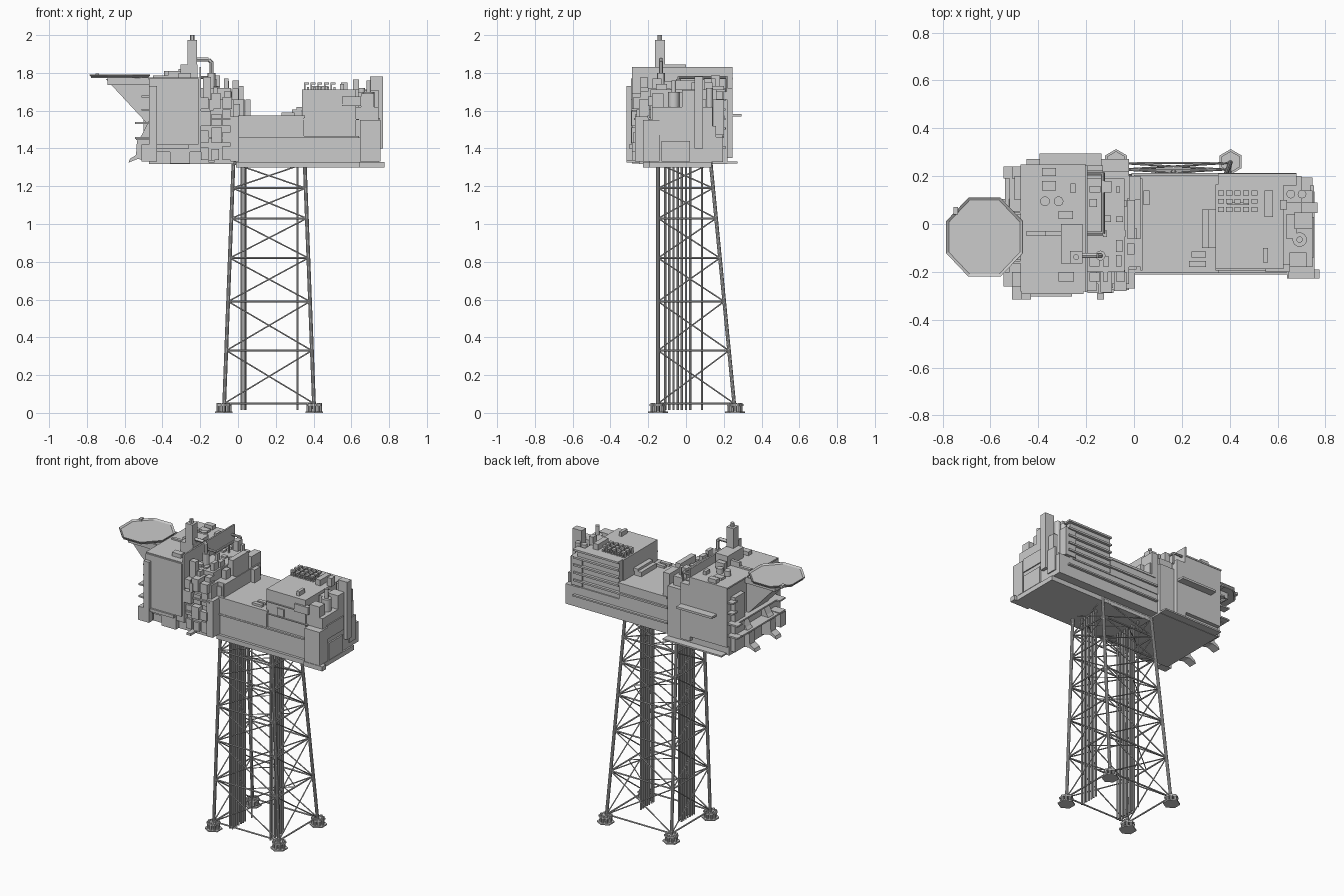
import bpy, bmesh, math, random
from mathutils import Vector
random.seed(4)


def finish(name, bm, smooth=False):
    bmesh.ops.recalc_face_normals(bm, faces=bm.faces)
    me = bpy.data.meshes.new(name)
    bm.to_mesh(me)
    bm.free()
    ob = bpy.data.objects.new(name, me)
    bpy.context.collection.objects.link(ob)
    if smooth:
        bpy.ops.object.select_all(action='DESELECT')
        ob.select_set(True)
        bpy.context.view_layer.objects.active = ob
        bpy.ops.object.shade_smooth_by_angle()
    return ob


def add_box(bm, x0, x1, y0, y1, z0, z1):
    vs = bmesh.ops.create_cube(bm, size=1)['verts']
    for v in vs:
        v.co = Vector(((x0 + x1) / 2 + v.co.x * (x1 - x0), (y0 + y1) / 2 + v.co.y * (y1 - y0),
                       (z0 + z1) / 2 + v.co.z * (z1 - z0)))


def boxes(name, *items):
    bm = bmesh.new()
    for b in items:
        add_box(bm, *b)
    return finish(name, bm)


def add_tube(bm, a, b, r, n=8):
    a, b = Vector(a), Vector(b)
    d = b - a
    vs = bmesh.ops.create_cone(bm, cap_ends=True, segments=n, radius1=r, radius2=r, depth=d.length)['verts']
    q = d.to_track_quat('Z', 'Y')
    for v in vs:
        v.co = q @ v.co + (a + b) / 2


def tubes(name, items, n=8):
    bm = bmesh.new()
    for a, b, r in items:
        add_tube(bm, a, b, r, n)
    return finish(name, bm, True)


def prism(name, pts, lo, hi, plane='xz'):
    bm = bmesh.new()
    put = (lambda p, t: (p[0], t, p[1])) if plane == 'xz' else (lambda p, t: (p[0], p[1], t))
    f = bm.faces.new([bm.verts.new(put(p, lo)) for p in pts])
    ext = bmesh.ops.extrude_face_region(bm, geom=[f])['geom']
    shift = Vector((0, hi - lo, 0)) if plane == 'xz' else Vector((0, 0, hi - lo))
    bmesh.ops.translate(bm, vec=shift, verts=[g for g in ext if isinstance(g, bmesh.types.BMVert)])
    return finish(name, bm)


# Jacket: battered legs, level frames and X bracing
def corners(z):
    t = (z - 0.05) / 1.25
    xl, xr, yb = -0.073 + 0.048 * t, 0.402 - 0.048 * t, 0.255 - 0.122 * t
    return [Vector(p) for p in ((xl, -0.148, z), (xr, -0.148, z), (xr, yb, z), (xl, yb, z))]


levels = [0.05, 0.33, 0.59, 0.82, 1.03, 1.19, 1.32]
tubes('jacket_leg', [(a, b, 0.010) for a, b in zip(corners(0.0), corners(1.34))], 10)
frames, braces, plan = [], [], []
for k, z in enumerate(levels):
    c = corners(z)
    mids = [(c[i] + c[(i + 1) % 4]) / 2 for i in range(4)]
    for i in range(4):
        j = (i + 1) % 4
        frames.append((c[i], c[j], 0.005))
        if k in (1, 3, 5):
            plan.append((mids[i], mids[j], 0.003))
        if k < 6:
            u = corners(levels[k + 1])
            braces += [(c[i], u[j], 0.0038), (c[j], u[i], 0.0038)]
tubes('jacket_level_frame', frames)
tubes('jacket_cross_brace', braces)
tubes('jacket_plan_brace', plan, 6)

# Conductor rows and risers
rows = [((x, -0.11 + 0.022 * i, 0.015), (x, -0.11 + 0.022 * i, 1.32), 0.006)
        for x in (0.018, 0.036, 0.315) for i in range(7)]
rows += [((0.04, 0.085, 0.015), (0.04, 0.085, 1.32), 0.005)]
tubes('conductor', rows)

# Pile feet: pad, collar plate and ring of sleeves, pointing outward
bm = bmesh.new()
for i, c in enumerate(corners(0.0)):
    a0 = math.atan2((-1, -1, 1, 1)[i], (-1, 1, 1, -1)[i])
    for z0, z1, r in ((0, 0.008, 0.053), (0.036, 0.046, 0.044)):
        add_tube(bm, (c.x, c.y, z0), (c.x, c.y, z1), r, 6)
    for k in range(8):
        a = a0 + k * math.pi / 4
        x, y = c.x + 0.031 * math.cos(a), c.y + 0.031 * math.sin(a)
        add_tube(bm, (x, y, 0.004), (x, y, 0.052), 0.009, 8)
finish('pile_foot', bm)

# East process module: slab, lower hull, tall upper block
boxes('main_deck_slab', (-0.01, 0.755, -0.212, 0.135, 1.298, 1.328), (0.64, 0.775, -0.228, -0.19, 1.298, 1.328))
boxes('main_hull', (-0.02, 0.745, -0.195, 0.195, 1.328, 1.46), (-0.02, 0.35, -0.2, 0.2, 1.46, 1.56),
      (0.0, 0.355, -0.205, 0.205, 1.56, 1.575), (-0.02, 0.64, -0.203, 0.2, 1.455, 1.465),
      (0.34, 0.625, -0.188, 0.165, 1.46, 1.712), (0.62, 0.745, -0.18, 0.14, 1.46, 1.62))
boxes('hull_ledge', *[(0.35, 0.68, 0.16, 0.21, z, z + 0.012) for z in (1.5, 1.55, 1.6, 1.65, 1.7)],
      (0.35, 0.66, 0.16, 0.192, 1.46, 1.7),
      (0.34, 0.64, -0.195, -0.18, 1.55, 1.555), (0.34, 0.64, -0.195, -0.18, 1.63, 1.635),
      (-0.01, 0.68, 0.19, 0.213, 1.4, 1.41), (-0.01, 0.36, 0.19, 0.213, 1.5, 1.512))
boxes('east_end_modules', (0.645, 0.755, -0.228, -0.14, 1.33, 1.55), (0.735, 0.755, -0.13, 0.02, 1.33, 1.44),
      (0.66, 0.752, -0.14, 0.03, 1.47, 1.56), (0.7, 0.767, 0.045, 0.09, 1.4, 1.78),
      (0.735, 0.752, 0.09, 0.16, 1.36, 1.52), (0.62, 0.70, 0.09, 0.2, 1.47, 1.66),
      (0.65, 0.72, -0.18, -0.12, 1.56, 1.69), (0.635, 0.68, -0.06, 0.04, 1.6, 1.7),
      (0.67, 0.745, -0.02, 0.05, 1.55, 1.71))
boxes('front_hatch', (0.55, 0.65, -0.2, -0.17, 1.625, 1.675), (0.42, 0.47, -0.195, -0.18, 1.56, 1.61))
tubes('east_vents', [((x, 0.125, 1.5), (x, 0.125, 1.72), 0.018) for x in (0.655, 0.702)] +
      [((0.692, -0.065, 1.55), (0.692, -0.065, 1.7), 0.03), ((0.692, -0.065, 1.7), (0.692, -0.065, 1.76), 0.013)], 16)

# Rooftop coolers: rows of small arches
bm = bmesh.new()
for i in range(5):
    for y in (0.05, 0.085, 0.12):
        x = 0.35 + i * 0.035
        add_box(bm, x, x + 0.007, y, y + 0.02, 1.71, 1.75)
        add_box(bm, x, x + 0.026, y, y + 0.02, 1.738, 1.75)
        add_box(bm, x + 0.016, x + 0.026, y, y + 0.02, 1.71, 1.725)
finish('roof_cooler', bm)
boxes('roof_equipment', (0.545, 0.58, 0.03, 0.14, 1.71, 1.75), (0.54, 0.56, -0.16, -0.1, 1.71, 1.74),
      (0.61, 0.64, 0.06, 0.1, 1.71, 1.765), (0.39, 0.48, 0.08, 0.09, 1.71, 1.73),
      (0.285, 0.335, -0.1, 0.06, 1.575, 1.605), (0.23, 0.3, -0.18, -0.155, 1.575, 1.59),
      (0.24, 0.3, -0.14, -0.115, 1.575, 1.59), (0.31, 0.34, -0.1, 0.06, 1.6, 1.62),
      (0.028, 0.036, -0.195, 0.19, 1.575, 1.66), (0.04, 0.065, 0.08, 0.14, 1.575, 1.66))

# West quarters block and firewall
boxes('quarters_block', (-0.47, -0.2, -0.28, 0.245, 1.38, 1.765), (-0.47, -0.02, -0.25, 0.22, 1.318, 1.42),
      (-0.47, -0.21, -0.292, -0.27, 1.42, 1.77), (-0.36, -0.255, -0.285, -0.24, 1.32, 1.41),
      (-0.475, -0.2, -0.283, 0.248, 1.765, 1.775))
boxes('firewall', (-0.205, -0.195, -0.285, 0.245, 1.38, 1.83))
boxes('west_stair_towers', (-0.51, -0.435, -0.315, -0.26, 1.33, 1.42), (-0.47, -0.43, -0.315, -0.28, 1.33, 1.73),
      (-0.43, -0.26, -0.303, -0.285, 1.4, 1.42), (-0.5, -0.46, 0.1, 0.2, 1.34, 1.7))
boxes('west_platforms', *[(-0.51 - d, -0.46, y0, y1, z, z + 0.01) for y0, y1 in ((0.19, 0.24), (-0.262, -0.2))
                          for d, z in ((0.035, 1.45), (0.035, 1.53), (0, 1.6), (0, 1.67))],
      (-0.54, -0.46, -0.22, 0.2, 1.445, 1.455), (-0.52, -0.46, -0.22, 0.2, 1.53, 1.54))
boxes('north_walkway', (-0.395, -0.135, 0.24, 0.295, 1.568, 1.582), (-0.45, -0.02, 0.2, 0.272, 1.32, 1.33))

# Middle utility module with stepped front
boxes('utility_module', (-0.2, -0.02, -0.25, 0.22, 1.318, 1.66), (-0.2, -0.04, -0.2, 0.19, 1.66, 1.72),
      (-0.2, -0.13, 0.2, 0.245, 1.35, 1.72), (-0.03, 0.005, -0.06, 0.1, 1.56, 1.76),
      (-0.02, 0.028, 0.1, 0.2, 1.56, 1.73), (-0.02, 0.03, -0.18, -0.06, 1.56, 1.66),
      (-0.04, 0.005, -0.27, -0.19, 1.33, 1.57), (-0.2, -0.02, -0.27, -0.24, 1.45, 1.46),
      (-0.2, -0.02, -0.275, -0.24, 1.55, 1.56))
bm = bmesh.new()
for i in range(3):          # equipment boxes on the front face
    for j in range(4):
        x, z = -0.195 + i * 0.056, 1.34 + j * 0.09
        add_box(bm, x, x + random.uniform(0.035, 0.055), -0.25 - random.uniform(0.01, 0.045), -0.2,
                z, z + random.uniform(0.05, 0.088))
for i in range(3):          # equipment on the module roof
    for j in range(7):
        x, y = -0.185 + i * 0.055, -0.24 + j * 0.062
        add_box(bm, x, x + random.uniform(0.015, 0.045), y, y + random.uniform(0.02, 0.05),
                1.64, random.uniform(1.7, 1.79))
for j in range(6):          # east edge boxes over the low deck
    y = -0.19 + j * 0.063
    add_box(bm, -0.03, random.uniform(0.0, 0.03), y, y + 0.045, 1.56, random.uniform(1.6, 1.72))
finish('utility_equipment', bm)

# Quarters roof equipment
boxes('quarters_roof_units', (-0.305, -0.215, -0.165, -0.0, 1.77, 1.845), (-0.37, -0.3, -0.05, -0.03, 1.77, 1.81),
      (-0.385, -0.325, 0.2, 0.235, 1.77, 1.8), (-0.385, -0.325, 0.14, 0.18, 1.77, 1.79),
      (-0.315, -0.255, 0.02, 0.055, 1.77, 1.82), (-0.315, -0.25, -0.24, -0.2, 1.77, 1.8),
      (-0.265, -0.245, 0.13, 0.17, 1.77, 1.8), (-0.45, -0.36, -0.05, -0.03, 1.77, 1.785))
tubes('roof_vents', [((x, 0.095, 1.77), (x, 0.095, 1.81), 0.02) for x in (-0.372, -0.315)], 16)

# Exhaust stack and ducts
boxes('exhaust_stack', (-0.268, -0.216, -0.165, -0.112, 1.84, 1.975))
tubes('stack_tip', [((-0.242, -0.138, 1.97), (-0.242, -0.138, 2.0), 0.012)], 12)
tubes('gooseneck_duct', [((-0.245, -0.132, 1.87), (-0.155, -0.132, 1.87), 0.011),
                         ((-0.155, -0.132, 1.87), (-0.14, -0.132, 1.855), 0.011),
                         ((-0.14, -0.132, 1.86), (-0.14, -0.132, 1.7), 0.011),
                         ((-0.14, -0.132, 1.7), (-0.14, -0.132, 1.8), 0.021)], 12)
p = [(-0.2, 0.215, 1.775), (-0.13, 0.215, 1.775), (-0.13, -0.04, 1.775), (-0.2, -0.04, 1.775)]
tubes('roof_pipe', [(a, b, 0.008) for a, b in zip(p, p[1:])] + [((-0.13, y, 1.7), (-0.13, y, 1.775), 0.006) for y in (0.215, 0.09, -0.04)])
boxes('front_davit', (-0.155, -0.125, -0.315, -0.25, 1.325, 1.34), (-0.15, -0.13, -0.29, -0.25, 1.6, 1.66))


# Helideck: octagonal plate with net rim, deep beams and wedge support
def octagon(s, c=0.067):
    hx, hy, c = 0.16 * s, 0.165 * s, c * s
    return [(-0.625 + x, -0.055 + y) for x, y in ((hx, c), (c, hy), (-c, hy), (-hx, c), (-hx, -c), (-c, -hy), (c, -hy), (hx, -c))]


prism('helideck_plate', octagon(0.95), 1.774, 1.784, 'xy')
bm = bmesh.new()
rings = [[bm.verts.new((x, y, z)) for x, y in octagon(s)] for s, z in ((0.93, 1.776), (1, 1.786), (1, 1.792), (0.93, 1.784))]
for r, q in zip(rings, rings[1:] + rings[:1]):
    for i in range(8):
        bm.faces.new((r[i], r[(i + 1) % 8], q[(i + 1) % 8], q[i]))
finish('helideck_rim', bm)
boxes('helideck_beams', *[(-0.685, -0.46, y, y + 0.01, 1.735, 1.775) for y in (-0.165, -0.11, -0.06, -0.01, 0.045)],
      (-0.69, -0.68, -0.165, 0.055, 1.735, 1.775), (-0.755, -0.735, 0.04, 0.07, 1.78, 1.797))
prism('helideck_support', [(-0.7, 1.768), (-0.47, 1.768), (-0.47, 1.52)], -0.15, 0.04)

# Escape chutes low on the west side
for y in (-0.17, 0.05):
    prism('escape_chute', [(-0.58, 1.325), (-0.572, 1.345), (-0.54, 1.365), (-0.535, 1.44), (-0.51, 1.47), (-0.465, 1.56),
                           (-0.465, 1.33), (-0.53, 1.345)], y, y + 0.055)
